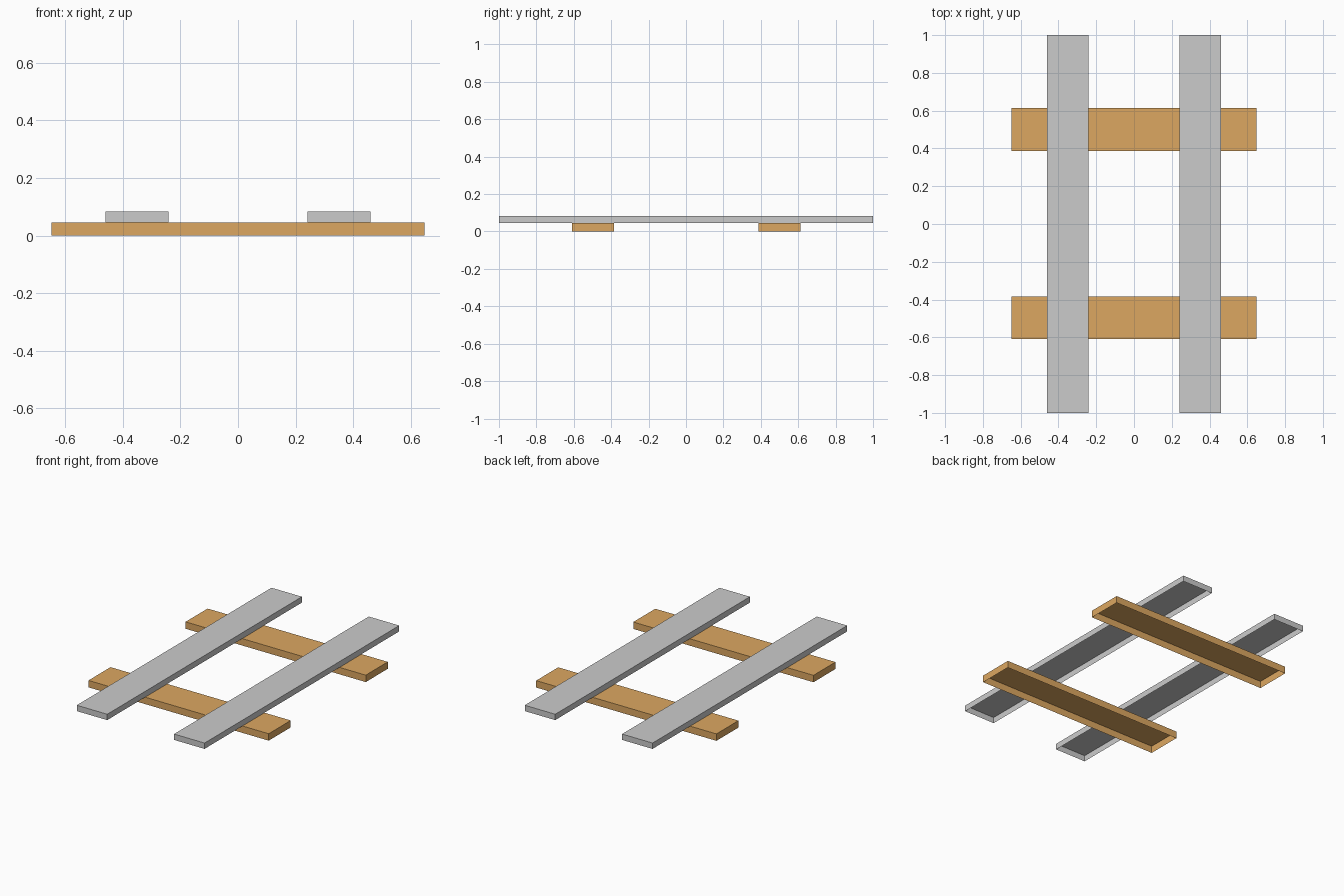
import bpy, bmesh

if "Cube" in bpy.data.objects:
    bpy.data.objects.remove(bpy.data.objects["Cube"])


def material(name, rgba):
    mat = bpy.data.materials.new(name)
    mat.diffuse_color = rgba
    mat.use_nodes = True
    mat.node_tree.nodes["Principled BSDF"].inputs["Base Color"].default_value = mat.diffuse_color
    return mat


def open_plank(name, center, size, mat=None):
    """Box with an open underside."""
    bm = bmesh.new()
    bmesh.ops.create_cube(bm, size=1)
    bm.normal_update()
    bottom = [f for f in bm.faces if f.normal.z < -0.5]
    bmesh.ops.delete(bm, geom=bottom, context='FACES_ONLY')
    bmesh.ops.scale(bm, vec=size, verts=bm.verts)
    bmesh.ops.translate(bm, vec=center, verts=bm.verts)
    mesh = bpy.data.meshes.new(name)
    bm.to_mesh(mesh)
    bm.free()
    obj = bpy.data.objects.new(name, mesh)
    bpy.context.collection.objects.link(obj)
    if mat:
        mesh.materials.append(mat)


wood = material("wood", (0.72, 0.39, 0.12, 1))
SLEEPER_H, TOP = 0.045, 0.083

# Wooden sleepers across the track
for label, y in (("front", -0.497), ("back", 0.5)):
    open_plank(f"{label}_sleeper", (0, y, SLEEPER_H / 2),
               (1.296, 0.226, SLEEPER_H), wood)

# Grey rails along the track, resting on the sleepers
for label, side in (("left", -1), ("right", 1)):
    open_plank(f"{label}_rail", (side * 0.35, 0, (SLEEPER_H + TOP) / 2),
               (0.219, 2.0, TOP - SLEEPER_H))
